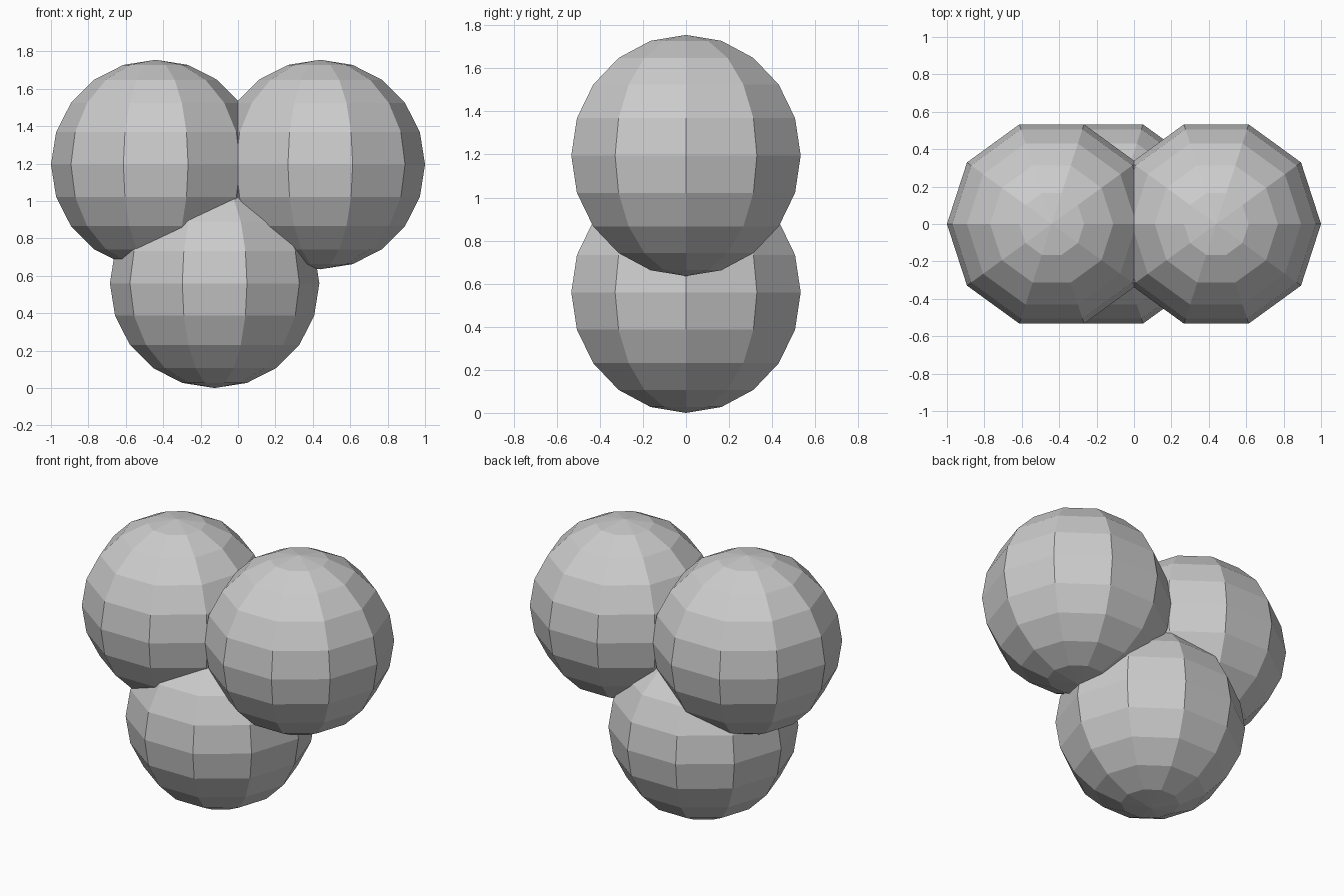
import bpy, math

if "Cube" in bpy.data.objects:
    bpy.data.objects.remove(bpy.data.objects["Cube"])

RADIUS = 0.56


def ball(name, x, z):
    # Low-poly sphere with corners pointing along x
    bpy.ops.mesh.primitive_uv_sphere_add(
        segments=10, ring_count=10, radius=RADIUS, location=(x, 0, z))
    obj = bpy.context.object
    obj.name = name
    verts = obj.data.vertices
    widest = max(verts, key=lambda v: round(math.hypot(v.co.x, v.co.y), 4))
    step = math.radians(36)
    obj.rotation_euler.z = -(math.atan2(widest.co.y, widest.co.x) % step)
    bpy.ops.object.transform_apply(location=False, rotation=True, scale=False)
    bpy.ops.object.shade_flat()
    return obj


# Two upper balls side by side
for side, x in (("left", -0.44), ("right", 0.44)):
    ball("upper_ball_" + side, x, 1.195)

# Lower ball, slightly off centre
ball("lower_ball", -0.125, RADIUS)
